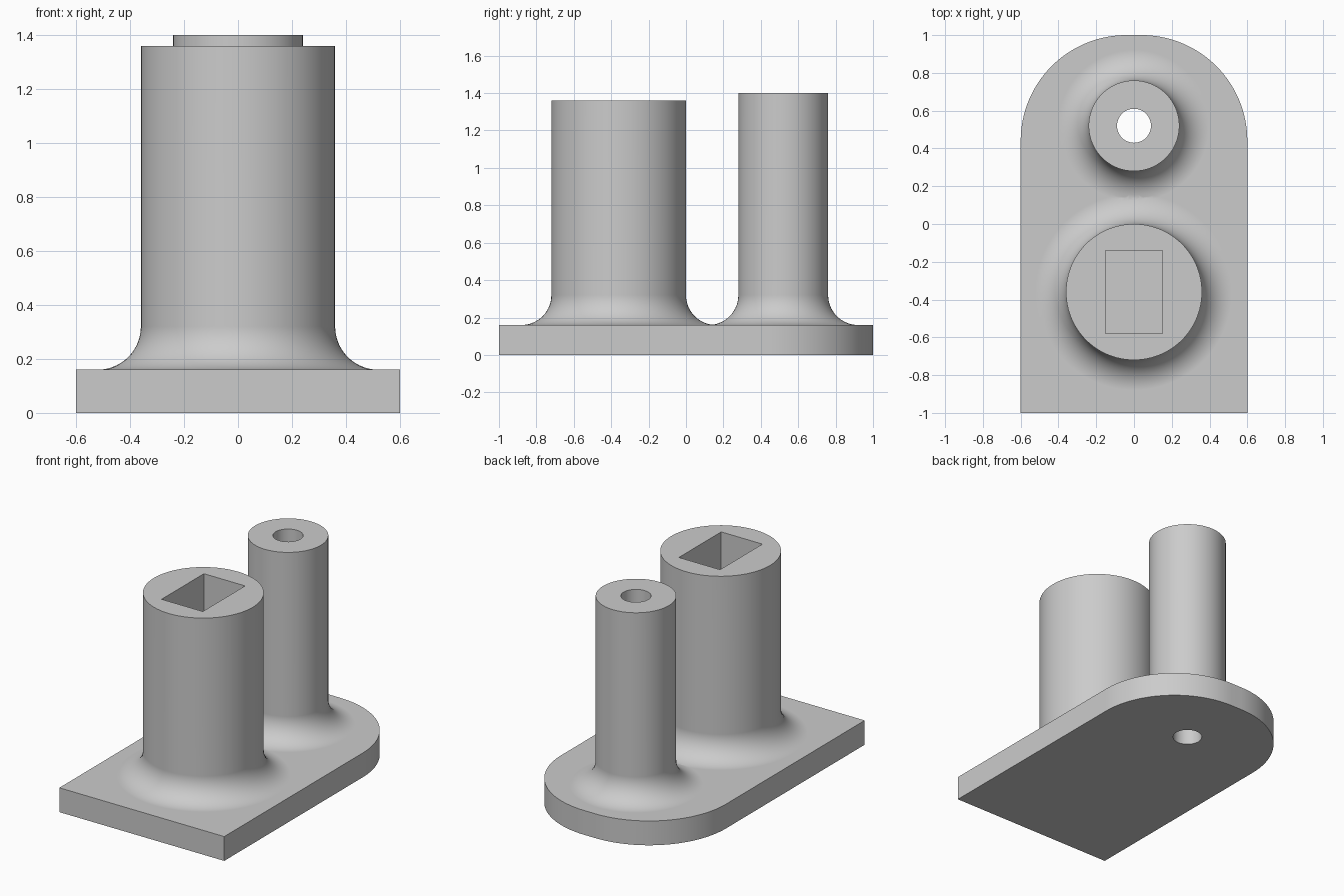
import bpy, bmesh
from math import sin, cos, pi, radians

cube = bpy.data.objects.get("Cube")
if cube:
    bpy.data.objects.remove(cube, do_unlink=True)

grey = bpy.data.materials.new("light grey")
grey.use_nodes = True
grey.diffuse_color = (0.6, 0.6, 0.6, 1)
grey.node_tree.nodes["Principled BSDF"].inputs["Base Color"].default_value = grey.diffuse_color

PLATE_TOP = 0.16
FILLET = 0.16


def make_object(name, bm):
    bmesh.ops.recalc_face_normals(bm, faces=bm.faces)
    mesh = bpy.data.meshes.new(name)
    bm.to_mesh(mesh)
    bm.free()
    obj = bpy.data.objects.new(name, mesh)
    mesh.materials.append(grey)
    bpy.context.collection.objects.link(obj)
    return obj


def extrude(name, outline, z0, z1):
    bm = bmesh.new()
    face = bm.faces.new([bm.verts.new((x, y, z0)) for x, y in outline])
    top = bmesh.ops.extrude_face_region(bm, geom=[face])["geom"]
    verts = [v for v in top if isinstance(v, bmesh.types.BMVert)]
    bmesh.ops.translate(bm, verts=verts, vec=(0, 0, z1 - z0))
    return make_object(name, bm)


def arc(cx, cy, r, start, end, steps):
    angles = [radians(start + (end - start) * i / steps) for i in range(steps + 1)]
    return [(cx + r * cos(a), cy + r * sin(a)) for a in angles]


def post(name, y, radius, height, sides=96):
    """Turned post with a concave fillet flaring onto the plate."""
    flare = arc(radius + FILLET, PLATE_TOP + FILLET, FILLET, 180, 270, 14)
    profile = [(radius, height)] + flare + [(radius + FILLET, PLATE_TOP / 2)]
    bm = bmesh.new()
    rings = [[bm.verts.new((r * cos(2 * pi * i / sides), y + r * sin(2 * pi * i / sides), z))
              for i in range(sides)] for r, z in profile]
    for a, b in zip(rings, rings[1:]):
        for i in range(sides):
            j = (i + 1) % sides
            bm.faces.new((a[i], a[j], b[j], b[i]))
    bm.faces.new(rings[0])
    bm.faces.new(rings[-1])
    return make_object(name, bm)


def combine(target, other, operation):
    mod = target.modifiers.new(operation.lower(), 'BOOLEAN')
    mod.operation = operation
    mod.solver = 'EXACT'
    mod.object = other
    bpy.context.view_layer.objects.active = target
    bpy.ops.object.modifier_apply(modifier=mod.name)
    bpy.data.objects.remove(other, do_unlink=True)


# Base plate: square front, large rounded corners at the back
corner = 0.56
outline = [(-0.6, -1), (0.6, -1)]
outline += arc(0.6 - corner, 1 - corner, corner, 0, 90, 32)
outline += arc(corner - 0.6, 1 - corner, corner, 90, 180, 32)
bracket = extrude("base_with_posts", outline, 0, PLATE_TOP)

# Thick front post and slim back post
combine(bracket, post("front_post", -0.36, 0.36, 1.36), 'UNION')
combine(bracket, post("back_post", 0.52, 0.24, 1.4), 'UNION')

# Rectangular socket in the front post, round bore through the back post
socket = [(-0.15, -0.58), (0.15, -0.58), (0.15, -0.14), (-0.15, -0.14)]
combine(bracket, extrude("socket_cutter", socket, 0.36, 1.5), 'DIFFERENCE')
bore = arc(0, 0.52, 0.09, 0, 360, 48)[:-1]
combine(bracket, extrude("bore_cutter", bore, -0.1, 1.5), 'DIFFERENCE')

# Smooth round surfaces, keep flat faces flat
bpy.ops.object.select_all(action='DESELECT')
bracket.select_set(True)
bpy.context.view_layer.objects.active = bracket
bpy.ops.object.shade_smooth_by_angle(angle=radians(30))
weighted = bracket.modifiers.new("flat_face_normals", 'WEIGHTED_NORMAL')
weighted.keep_sharp = True
